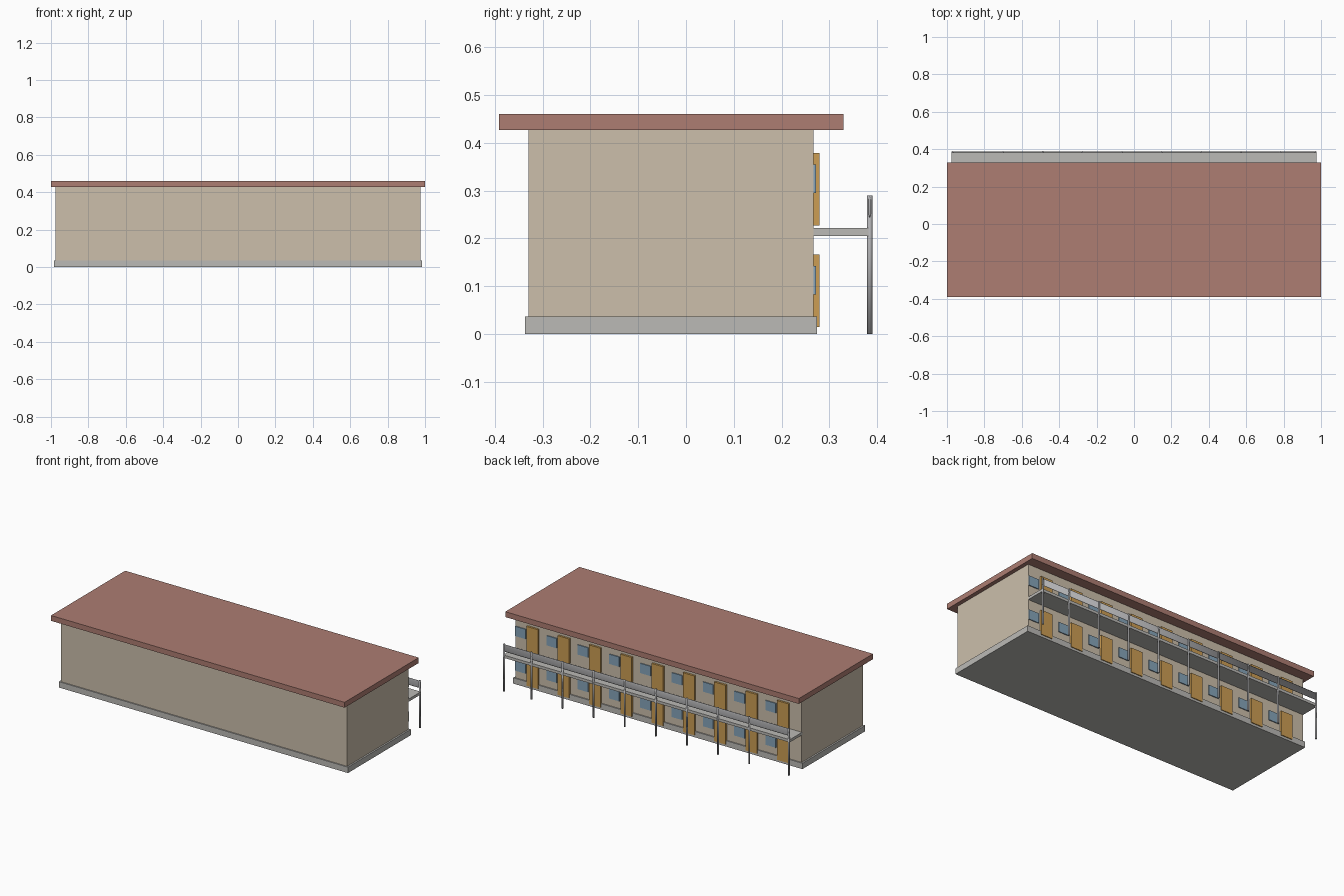
import bpy, math

if "Cube" in bpy.data.objects:
    bpy.data.objects.remove(bpy.data.objects["Cube"])


def mat(name, rgb):
    lin = [(c / 255 / 12.92) if c < 10 else ((c / 255 + 0.055) / 1.055) ** 2.4 for c in rgb]
    m = bpy.data.materials.new(name)
    m.diffuse_color = (*lin, 1)
    m.use_nodes = True
    m.node_tree.nodes["Principled BSDF"].inputs["Base Color"].default_value = m.diffuse_color
    return m


WALL = mat("beige_wall", (204, 191, 171))
ROOF = mat("brick_red_roof", (173, 125, 114))
CONCRETE = mat("concrete_grey", (187, 186, 182))
DOOR = mat("ochre_door", (204, 158, 84))
GLASS = mat("window_blue", (134, 164, 186))
METAL = mat("metal_grey", (176, 176, 178))


def box(name, x0, x1, y0, y1, z0, z1, m):
    bpy.ops.mesh.primitive_cube_add(size=1, location=((x0 + x1) / 2, (y0 + y1) / 2, (z0 + z1) / 2))
    o = bpy.context.object
    o.name = name
    o.scale = (x1 - x0, y1 - y0, z1 - z0)
    o.data.materials.append(m)
    bpy.ops.object.transform_apply(location=False, rotation=False, scale=True)
    return o


def cylinder(name, loc, length, m, rot=(0, 0, 0), scale=(1, 1, 1), r=0.0055):
    bpy.ops.mesh.primitive_cylinder_add(vertices=16, radius=r, depth=length, location=loc, rotation=rot)
    o = bpy.context.object
    o.name = name
    o.scale = scale
    o.data.materials.append(m)
    bpy.ops.object.transform_apply(location=False, rotation=True, scale=True)
    bpy.ops.object.shade_smooth()
    return o


# main block, plinth and flat roof
box("building_body", -0.975, 0.975, -0.33, 0.267, 0.01, 0.428, WALL)
box("plinth", -0.985, 0.985, -0.337, 0.274, 0, 0.036, CONCRETE)
box("roof_slab", -1, 1, -0.391, 0.33, 0.427, 0.46, ROOF)

# walkway along the back
box("walkway_slab", -0.977, 0.975, 0.262, 0.386, 0.205, 0.222, CONCRETE)

# doors and windows on two floors
for floor, z in enumerate((0.014, 0.227)):
    for i in range(9):
        x = -0.853 + i * 0.21325
        box(f"door_{floor}_{i}", x - 0.039, x + 0.039, 0.26, 0.279, z, z + 0.152, DOOR)
        box(f"window_{floor}_{i}", x + 0.051, x + 0.121, 0.264, 0.2725,
            z + 0.068, z + 0.128, GLASS)

# posts carrying the walkway and the railing
for i, x in enumerate([-0.97] + [-0.70 + k * 0.212 for k in range(8)] + [0.97]):
    cylinder(f"walkway_post_{i}", (x, 0.3845, 0.145), 0.29, METAL)

# flat oval handrail
cylinder("handrail", (0, 0.3845, 0.266), 1.952, METAL,
         rot=(0, math.pi / 2, 0), scale=(0.0225, 0.003, 1), r=1)
